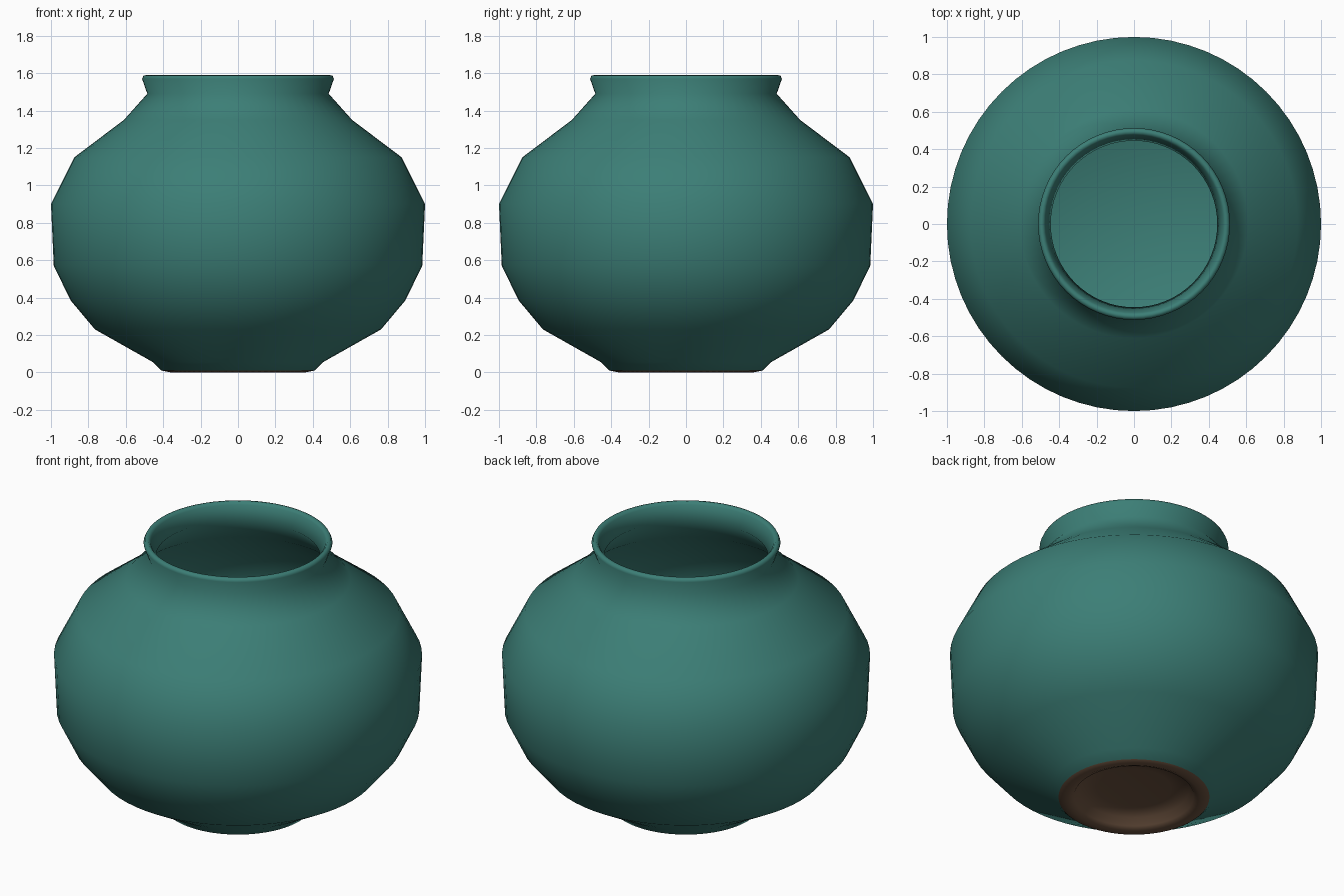
import bpy, bmesh, math
from mathutils import Vector

if "Cube" in bpy.data.objects:
    bpy.data.objects.remove(bpy.data.objects["Cube"])

SIDES = 64


def flat_material(name, colour):
    mat = bpy.data.materials.new(name)
    mat.use_nodes = True
    mat.diffuse_color = colour
    mat.node_tree.nodes["Principled BSDF"].inputs["Base Color"].default_value = colour
    return mat


glaze = flat_material("teal glaze", (0.045, 0.21, 0.182, 1))
clay = flat_material("bare brown clay", (0.15, 0.085, 0.05, 1))

# Half cross-section as (radius, height): underside, belly, rim, then inside
underside = [(0, 0.07), (0.2, 0.068), (0.3, 0.055), (0.325, 0.015), (0.36, 0), (0.41, 0.01)]
belly = [(0.455, 0.055), (0.765, 0.23), (0.895, 0.385), (0.985, 0.57),
         (1, 0.9), (0.875, 1.15), (0.61, 1.35), (0.485, 1.49)]
rim = [(0.513, 1.57), (0.505, 1.587), (0.487, 1.59), (0.475, 1.575), (0.445, 1.49)]
inside = [(0.585, 1.33), (0.845, 1.13), (0.96, 0.89), (0.945, 0.58),
          (0.855, 0.405), (0.735, 0.265), (0.45, 0.115), (0, 0.1)]

# Turn the section around the vertical axis
bm = bmesh.new()
verts = [bm.verts.new((r, 0, z)) for r, z in underside + belly + rim + inside]
edges = [bm.edges.new(pair) for pair in zip(verts, verts[1:])]
bmesh.ops.spin(bm, geom=verts + edges, cent=(0, 0, 0), axis=(0, 0, 1),
               angle=math.tau, steps=SIDES, use_duplicate=False)
bmesh.ops.remove_doubles(bm, verts=bm.verts[:], dist=0.0005)
bmesh.ops.recalc_face_normals(bm, faces=bm.faces[:])

# Smooth shading, with unglazed clay on the downward faces of the foot
for face in bm.faces:
    face.smooth = True
    centre = face.calc_center_median()
    under_foot = centre.z < 0.085 and face.normal.z < 0 and Vector(centre.xy).length < 0.41
    face.material_index = 1 if under_foot else 0

mesh = bpy.data.meshes.new("pot_body")
bm.to_mesh(mesh)
bm.free()
mesh.materials.append(glaze)
mesh.materials.append(clay)
pot = bpy.data.objects.new("pot_body", mesh)
bpy.context.collection.objects.link(pot)
